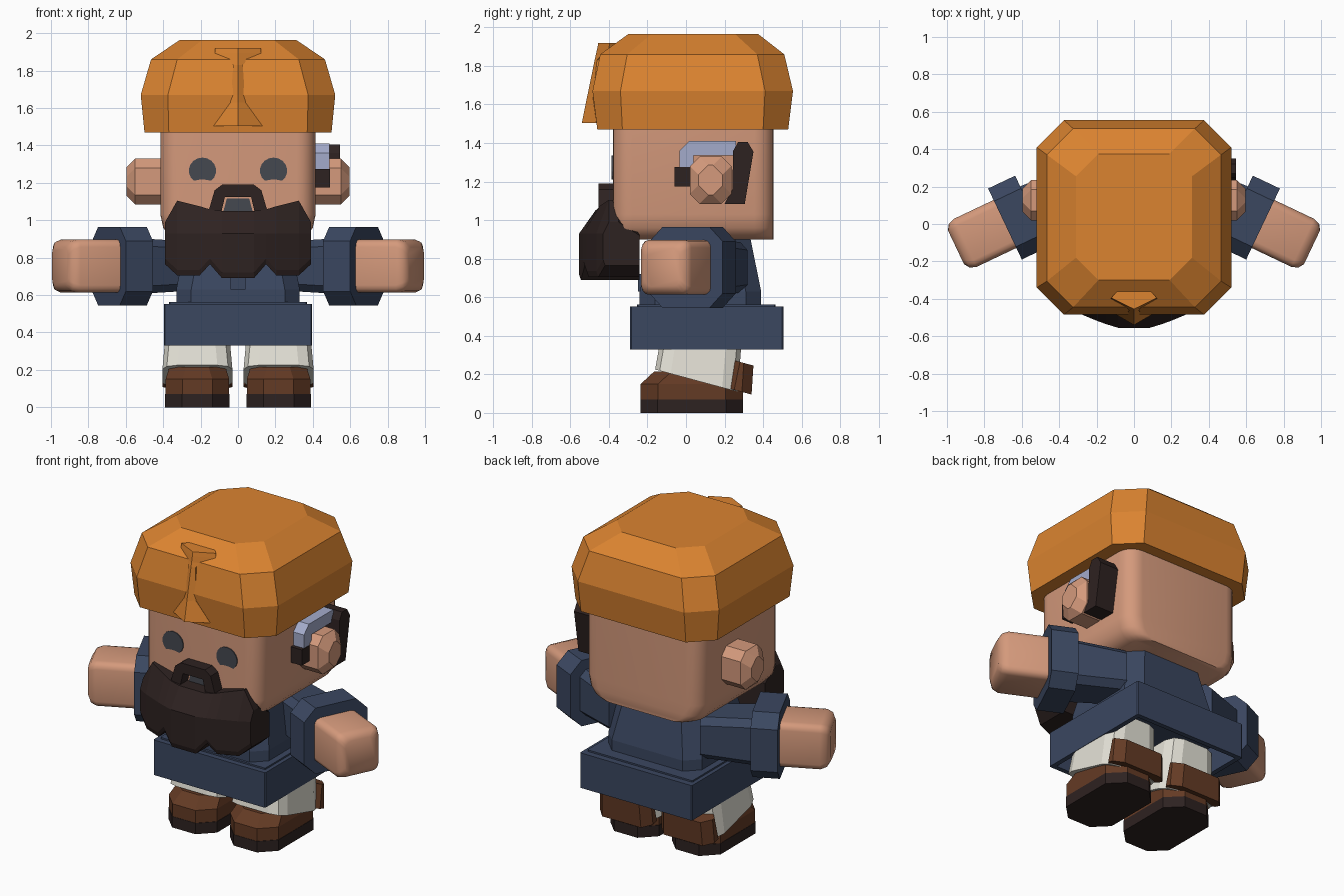
import bpy, bmesh, math
from mathutils import Matrix

cube = bpy.data.objects.get("Cube")
if cube:
    bpy.data.objects.remove(cube, do_unlink=True)


def material(name, r, g, b):
    m = bpy.data.materials.new(name)
    m.use_nodes = True
    m.diffuse_color = (r, g, b, 1)
    m.node_tree.nodes["Principled BSDF"].inputs["Base Color"].default_value = (r, g, b, 1)
    return m


ORANGE = material("orange cloth", .71, .23, .03)
SKIN = material("skin", .66, .32, .20)
NAVY = material("navy cloth", .043, .063, .118)
DARK = material("dark brown", .027, .016, .015)
WHITE = material("off white cloth", .78, .76, .68)
BROWN = material("brown leather", .127, .043, .018)
STEEL = material("blue grey plastic", .37, .41, .60)
SLATE = material("slate eyes", .06, .065, .08)


def place(a, b, h, axis):
    return {"x": (h, a, b), "y": (a, h, b), "z": (a, b, h)}[axis]


def rect(a0, a1, b0, b1, c, h, axis="z", n=1, tilt=0):
    """Rectangle ring with chamfered (n=1) or rounded corners."""
    pts = []
    corners = ((a1 - c, b1 - c), (a0 + c, b1 - c), (a0 + c, b0 + c), (a1 - c, b0 + c))
    for k, (a, b) in enumerate(corners):
        for i in range(n + 1):
            t = math.pi / 2 * (k + i / n)
            v = b + c * math.sin(t)
            pts.append(place(a + c * math.cos(t), v, h + tilt * v, axis))
    return pts


def loft(name, rings, mat, matrix=None, smooth=False):
    """Skin between rings of equal length and cap both ends."""
    bm = bmesh.new()
    rows = [[bm.verts.new(p) for p in ring] for ring in rings]
    n = len(rows[0])
    for lo, hi in zip(rows, rows[1:]):
        for i in range(n):
            j = (i + 1) % n
            bm.faces.new((lo[i], lo[j], hi[j], hi[i]))
    bm.faces.new(rows[0])
    bm.faces.new(rows[-1])
    if matrix:
        bm.transform(matrix)
    bmesh.ops.recalc_face_normals(bm, faces=bm.faces)
    me = bpy.data.meshes.new(name)
    bm.to_mesh(me)
    bm.free()
    me.materials.append(mat)
    ob = bpy.data.objects.new(name, me)
    bpy.context.collection.objects.link(ob)
    if smooth:
        bpy.ops.object.select_all(action="DESELECT")
        ob.select_set(True)
        bpy.context.view_layer.objects.active = ob
        bpy.ops.object.shade_smooth_by_angle(angle=math.radians(46))
    return ob


def prism(name, pts, lo, hi, axis, mat, matrix=None):
    return loft(name, [[place(a, b, h, axis) for a, b in pts] for h in (lo, hi)], mat, matrix)


def mirrored(half):
    """Close a profile symmetric about the vertical centre line."""
    return half + [(-a, b) for a, b in reversed(half)]


# Head: rounded upright edges, rounded under the cheeks
loft("head", [rect(-w, w, -.38, .455, .1, z, n=5) for w, z in
              ((.32, .90), (.37, .92), (.40, .96), (.415, 1.03), (.415, 1.55))],
     SKIN, smooth=True)

# Cap: stacked chamfered rings
loft("cap", [rect(-w, w, f, b, c, z) for w, f, b, c, z in
             ((.50, -.46, .53, .13, 1.47), (.52, -.485, .555, .145, 1.67),
              (.465, -.445, .51, .14, 1.86), (.31, -.30, .375, .12, 1.965))], ORANGE)

# Pinched fold with a centre ridge on the cap front
loft("cap_fold", [[(-w, s, z), (0, r, z), (w, s, z), (w * .65, -.35, z), (-w * .65, -.35, z)]
                  for w, s, r, z in ((.13, -.465, -.54, 1.505), (.04, -.482, -.515, 1.63),
                                     (.025, -.462, -.474, 1.83), (.05, -.44, -.468, 1.857),
                                     (.122, -.40, -.46, 1.893), (.122, -.395, -.455, 1.92))],
     ORANGE)

# Beard: cross-sections swept from cheek to cheek
# columns: x, bottom z, top z, front y, top front y
cols = [(0, .69, 1.05, -.555, -.47), (.085, .69, 1.05, -.555, -.47),
        (.15, .765, 1.058, -.535, -.46), (.205, .705, 1.075, -.515, -.445),
        (.325, .705, 1.105, -.465, -.40), (.39, .765, .99, -.43, -.40)]
rings = []
for x, lo, hi, f, t in [(-c[0],) + c[1:] for c in cols[:0:-1]] + cols:
    rings.append([(x, f + .01, lo), (x, f, lo + .03), (x, f, .93), (x, t, hi),
                  (x, -.35, hi), (x, -.24, .92), (x, -.24, lo)])
loft("beard", rings, DARK)

# Moustache arch and mouth
prism("moustache", mirrored([(.09, 1.04), (.07, 1.125)][::-1] + [(.16, 1.04), (.125, 1.16), (.085, 1.19)]),
      -.455, -.37, "y", DARK)
prism("mouth", mirrored([(.08, 1.04), (.06, 1.115)]), -.386, -.378, "y", SLATE)

# Waist skirt: open box below, with a low rim on top
loft("tunic_skirt", [rect(-w, w, f, b, .006, z) for w, f, b, z in
                     ((.365, -.26, .475, .50), (.365, -.26, .475, .33), (.395, -.29, .505, .33),
                      (.395, -.29, .505, .553), (.37, -.255, .465, .553), (.37, -.255, .465, .563))],
     NAVY)

# Torso
loft("torso", [rect(-w, w, f, b, .08, z) for w, f, b, z in
               ((.33, -.24, .39, .52), (.33, -.24, .39, .63), (.27, -.17, .325, .95))], NAVY)
prism("collar_tab", mirrored([(.04, .63), (.04, .72)]), -.25, -.2, "y", NAVY)

for side, s in (("left", 1), ("right", -1)):
    mirror = Matrix.Scale(s, 4, (1, 0, 0))

    # Eye: round plate with a notch underneath
    arc = [math.radians(d) for d in range(-50, 231, 20)]
    eye = [(.19 + .073 * math.cos(t), 1.265 + .07 * math.sin(t)) for t in arc]
    prism(side + "_eye", eye + [(.175, 1.217), (.205, 1.217)], -.386, -.378, "y", SLATE, mirror)

    # Ear
    loft(side + "_ear", [rect(.02 + d, .235 - d, 1.085 + d, 1.33 - d, .05, x, "x")
                         for x, d in ((.38, 0), (.55, 0), (.595, .045))], SKIN, mirror)

    # Arm: upper sleeve, cuff and hand along one turned axis
    arm = mirror @ Matrix.Translation((.69, 0, .755)) @ Matrix.Rotation(math.radians(-25.4), 4, "Z")
    loft(side + "_sleeve", [rect(-w, w, -w, w, .04, x, "x")
                            for x, w in ((-.47, .13), (-.1, .15))], NAVY, arm)
    loft(side + "_cuff", [rect(-.21, .21, -.21, .21, .075, x, "x") for x in (-.16, 0)], NAVY, arm)
    loft(side + "_hand", [rect(-w, w, -w, w, .04, x, "x", n=3) for x, w in
                          ((-.05, .142), (.235, .142), (.27, .13), (.29, .10))],
         SKIN, arm, smooth=True)

    # Leg: tilted trouser cuff, heel flap, shoe and sole
    leg = mirror @ Matrix.Translation((.217, 0, 0))
    loft(side + "_trouser", [rect(-.187, .187, -.16, .268, .08, .182, n=2, tilt=-.27),
                             rect(-.165, .165, -.12, .295, .08, .45, n=2)], WHITE, leg)
    loft(side + "_heel_flap", [rect(-.187, .187, .20, .34, .05, .187, tilt=-.27),
                               rect(-.18, .18, .23, .35, .05, .34, tilt=-.27)], BROWN, leg)
    loft(side + "_shoe", [rect(-w, w, f, .295, .09, z) for w, f, z in
                          ((.17, -.235, .07), (.17, -.235, .15), (.15, -.165, .215))], BROWN, leg)
    loft(side + "_sole", [rect(-.172, .172, -.237, .297, .09, z) for z in (0, .07)], DARK, leg)

# Hearing device around the left ear: hook, front block and rear body
prism("ear_hook", [(-.035, 1.27), (-.035, 1.36), (.015, 1.41), (.26, 1.41), (.26, 1.335),
                   (.04, 1.335), (.04, 1.27)], .40, .49, "x", STEEL)
prism("ear_block", [(-.06, 1.175), (.04, 1.175), (.04, 1.275), (-.06, 1.275)], .40, .492, "x", DARK)
prism("ear_device", [(.20, 1.085), (.305, 1.085), (.35, 1.355), (.32, 1.405), (.27, 1.405),
                     (.245, 1.36), (.24, 1.16)], .40, .545, "x", DARK)
